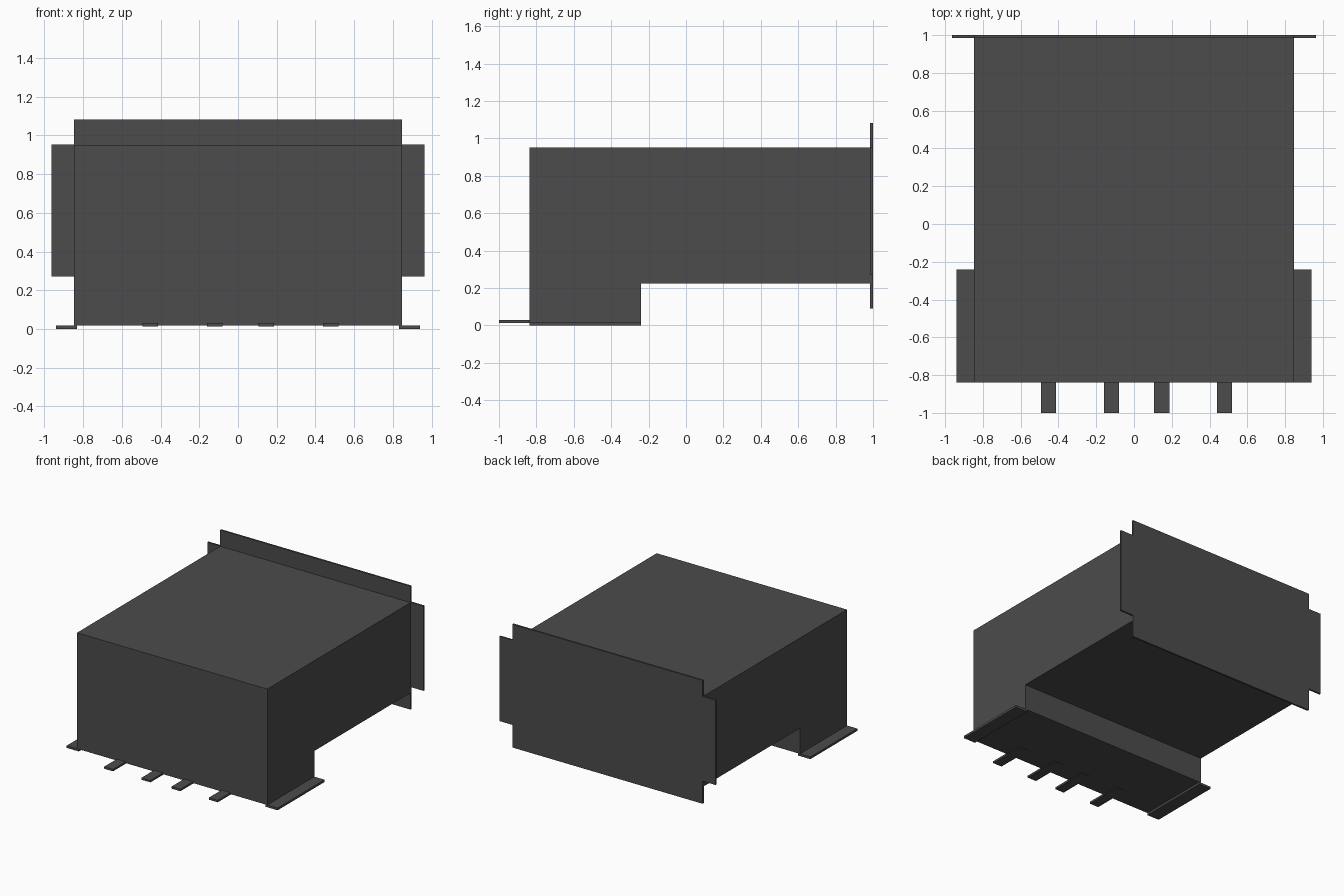
import bpy
import bmesh
from mathutils import Vector

cube = bpy.data.objects.get("Cube")
if cube:
    bpy.data.objects.remove(cube, do_unlink=True)

# Single dark grey material
grey = bpy.data.materials.new("dark_grey")
grey.use_nodes = True
colour = (0.072, 0.072, 0.072, 1.0)
grey.diffuse_color = colour
grey.node_tree.nodes["Principled BSDF"].inputs["Base Color"].default_value = colour


def extrude_profile(name, points, direction):
    """Extrude a closed 3D outline along a vector into a solid."""
    bm = bmesh.new()
    face = bm.faces.new([bm.verts.new(p) for p in points])
    ext = bmesh.ops.extrude_face_region(bm, geom=[face], use_keep_orig=True)
    moved = [v for v in ext["geom"] if isinstance(v, bmesh.types.BMVert)]
    bmesh.ops.translate(bm, verts=moved, vec=Vector(direction))
    bmesh.ops.recalc_face_normals(bm, faces=bm.faces)
    mesh = bpy.data.meshes.new(name)
    bm.to_mesh(mesh)
    bm.free()
    mesh.materials.append(grey)
    obj = bpy.data.objects.new(name, mesh)
    bpy.context.collection.objects.link(obj)
    return obj


def box(name, x, y, z):
    """Box from (min, max) ranges."""
    outline = [(x[0], y[0], z[0]), (x[1], y[0], z[0]),
               (x[1], y[1], z[0]), (x[0], y[1], z[0])]
    return extrude_profile(name, outline, (0, 0, z[1] - z[0]))


HALF = 0.848
FRONT, STEP, PLATE, BACK = -0.838, -0.24, 0.985, 1.0
BASE = 0.018

# Housing: stepped side profile, deep at the front
side = [(FRONT, BASE), (STEP, BASE), (STEP, 0.225),
        (PLATE, 0.225), (PLATE, 0.952), (FRONT, 0.952)]
extrude_profile("housing", [(-HALF, y, z) for y, z in side], (2 * HALF, 0, 0))

# Back plate: rectangle with notched corners
right_half = [(HALF, 0.09), (HALF, 0.272), (0.963, 0.272),
              (0.963, 0.954), (HALF, 0.954), (HALF, 1.083)]
outline = right_half + [(-x, z) for x, z in reversed(right_half)]
extrude_profile("back_plate", [(x, PLATE, z) for x, z in outline],
                (0, BACK - PLATE, 0))

# Mounting flanges under both sides
for name, s in (("left_flange", 1), ("right_flange", -1)):
    box(name, sorted((s * 0.832, s * 0.94)), (FRONT, STEP), (0.0, BASE))

# Flat terminals reaching out from under the front
for i, x in enumerate((-0.453, -0.12, 0.147, 0.48)):
    box(f"terminal_{i + 1}", (x - 0.04, x + 0.04), (-1.0, -0.69), (0.014, 0.03))
